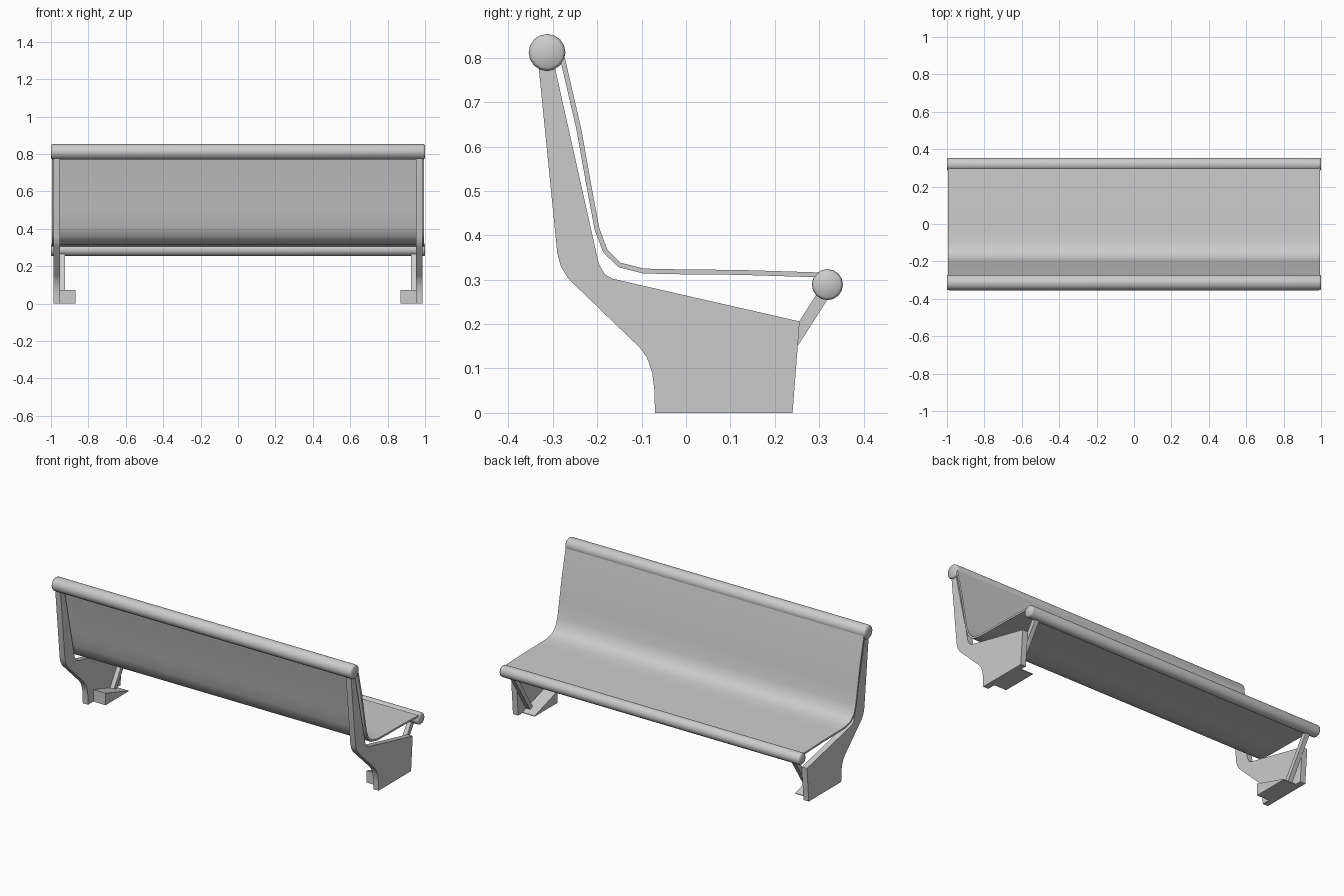
import bpy, bmesh, math
from mathutils import Vector

if "Cube" in bpy.data.objects:
    bpy.data.objects.remove(bpy.data.objects["Cube"])


def finish(obj, smooth=None):
    if smooth:
        bpy.ops.object.select_all(action='DESELECT')
        obj.select_set(True)
        bpy.context.view_layer.objects.active = obj
        bpy.ops.object.shade_smooth_by_angle(angle=math.radians(smooth))


def loft(name, sections, smooth=None, mirror=False):
    """Join matching closed (y, z) sections placed at successive x values."""
    bm = bmesh.new()
    rings = [[bm.verts.new((x, y, z)) for y, z in pts] for x, pts in sections]
    n = len(rings[0])
    for a, b in zip(rings, rings[1:]):
        for i in range(n):
            j = (i + 1) % n
            bm.faces.new((a[i], a[j], b[j], b[i]))
    bm.faces.new(rings[0])
    bm.faces.new(rings[-1])
    bmesh.ops.recalc_face_normals(bm, faces=bm.faces)
    mesh = bpy.data.meshes.new(name)
    bm.to_mesh(mesh)
    bm.free()
    obj = bpy.data.objects.new(name, mesh)
    bpy.context.collection.objects.link(obj)
    finish(obj, smooth)
    if mirror:
        obj.modifiers.new("Mirror", 'MIRROR').use_mirror_merge = False
    return obj


def prism(name, pts, x0, x1, smooth=None, mirror=False):
    return loft(name, [(x0, pts), (x1, pts)], smooth, mirror)


def rail(name, y, z, r, sides=16):
    def ring(k):
        return [(y + r * k * math.cos(2 * math.pi * i / sides),
                 z + r * k * math.sin(2 * math.pi * i / sides)) for i in range(sides)]
    ends = [(1.0, 0.84), (0.996, 0.95), (0.988, 1.0)]
    secs = [(-x, ring(k)) for x, k in ends] + [(x, ring(k)) for x, k in reversed(ends)]
    return loft(name, secs, smooth=50)


# round rails along the top of the back and the seat edge
rail("top_rail", -0.313, 0.812, 0.0415)
rail("seat_edge_rail", 0.3185, 0.289, 0.035)

# thin curved shell for backrest and seat
path = [Vector(p) for p in (
    (-0.274, 0.805), (-0.236, 0.64), (-0.211, 0.50), (-0.195, 0.415), (-0.177, 0.367),
    (-0.147, 0.338), (-0.095, 0.325), (0.0, 0.323), (0.12, 0.322), (0.312, 0.316))]
under = []
for i, p in enumerate(path):
    t = (path[min(i + 1, len(path) - 1)] - path[max(i - 1, 0)]).normalized()
    under.append(p + Vector((t.y, -t.x)) * 0.011)
prism("seat_shell", [tuple(p) for p in path + under[::-1]], -0.995, 0.995, smooth=40)

# flat side supports
side = [(-0.333, 0.79), (-0.290, 0.36), (-0.282, 0.33), (-0.265, 0.302), (-0.105, 0.148),
        (-0.088, 0.125), (-0.076, 0.09), (-0.071, 0.05), (-0.07, 0.0), (0.24, 0.0),
        (0.256, 0.206), (-0.165, 0.302), (-0.183, 0.312), (-0.196, 0.335),
        (-0.203, 0.365), (-0.298, 0.79)]
prism("side_support", side, 0.952, 0.987, smooth=30, mirror=True)

# diagonal braces from foot to seat edge rail
brace = [(0.155, 0.0), (0.325, 0.265), (0.305, 0.285), (0.125, 0.0)]
prism("brace", brace, 0.925, 0.952, mirror=True)

# wedge feet on the inner side of each support
foot = [(-0.02, 0.0), (0.2, 0.0), (0.2, 0.004), (-0.02, 0.072)]
prism("foot", foot, 0.87, 0.953, mirror=True)
